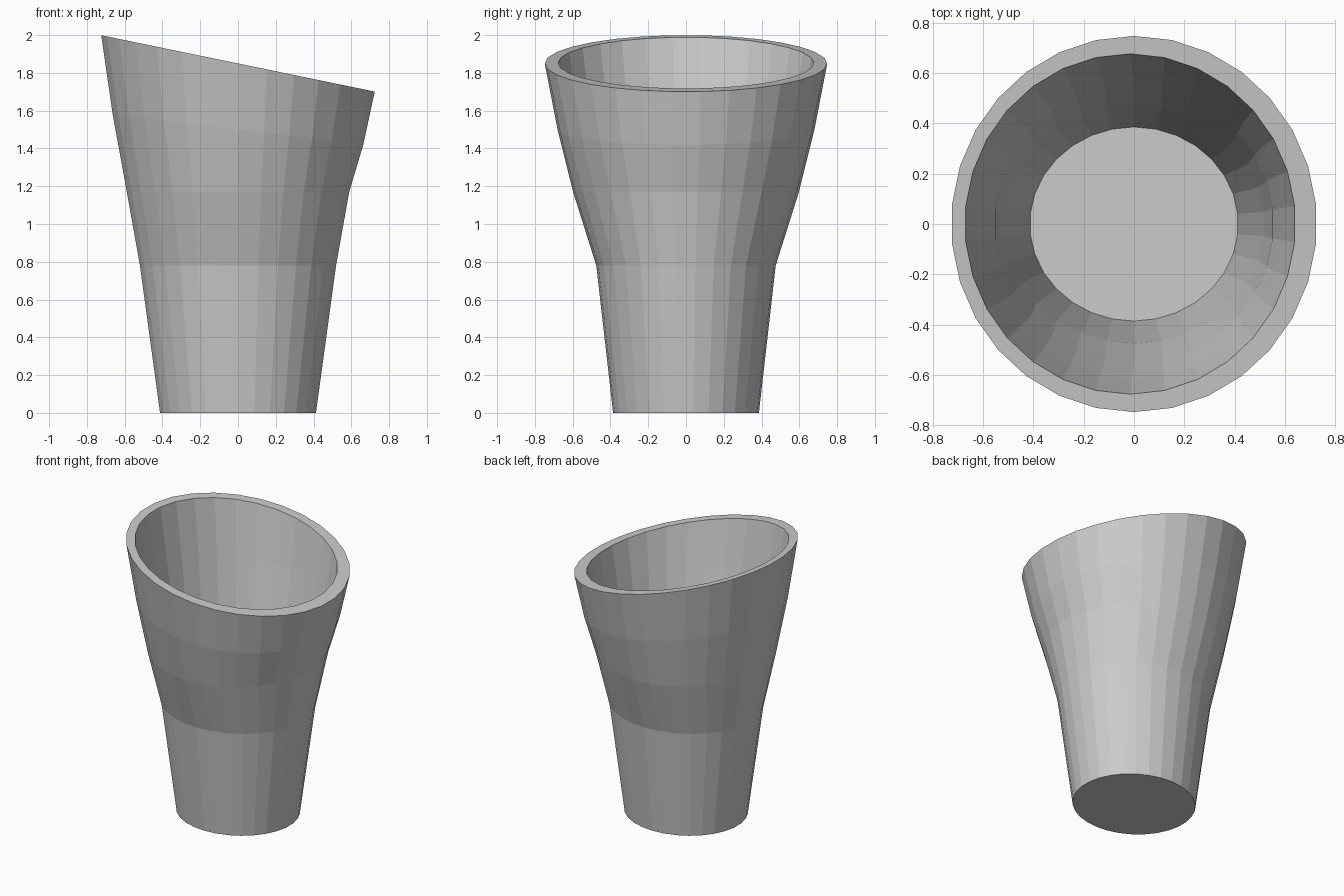
import bpy, bmesh
from math import sin, cos, pi

if "Cube" in bpy.data.objects:
    bpy.data.objects.remove(bpy.data.objects["Cube"])

SIDES = 30
bm = bmesh.new()


def ring(rx, ry, z, slope=0.0, cx=0.0):
    """Oval loop of vertices; slope tilts it down towards +x."""
    loop = []
    for i in range(SIDES):
        a = pi / 2 + 2 * pi * i / SIDES
        x = cx + rx * cos(a)
        loop.append(bm.verts.new((x, ry * sin(a), z - slope * x)))
    return loop


def bridge(a, b):
    for i in range(SIDES):
        j = (i + 1) % SIDES
        bm.faces.new((a[i], a[j], b[j], b[i]))


# outer wall, slanted rim, then inner wall down to the waist
base = ring(0.415, 0.386, 0.0)
waist = ring(0.522, 0.475, 0.78)
loops = [
    base,
    waist,
    ring(0.592, 0.598, 1.17),
    ring(0.667, 0.68, 1.50, 0.12),
    ring(0.728, 0.748, 1.85, 0.206),
    ring(0.658, 0.677, 1.85, 0.206, -0.015),
    ring(0.602, 0.615, 1.50, 0.12, -0.008),
    ring(0.555, 0.55, 1.17),
    waist,
]
for lower, upper in zip(loops, loops[1:]):
    bridge(lower, upper)

# floor
bm.faces.new(base[::-1])

mesh = bpy.data.meshes.new("cup")
bm.to_mesh(mesh)
bm.free()
cup = bpy.data.objects.new("cup", mesh)
bpy.context.collection.objects.link(cup)
